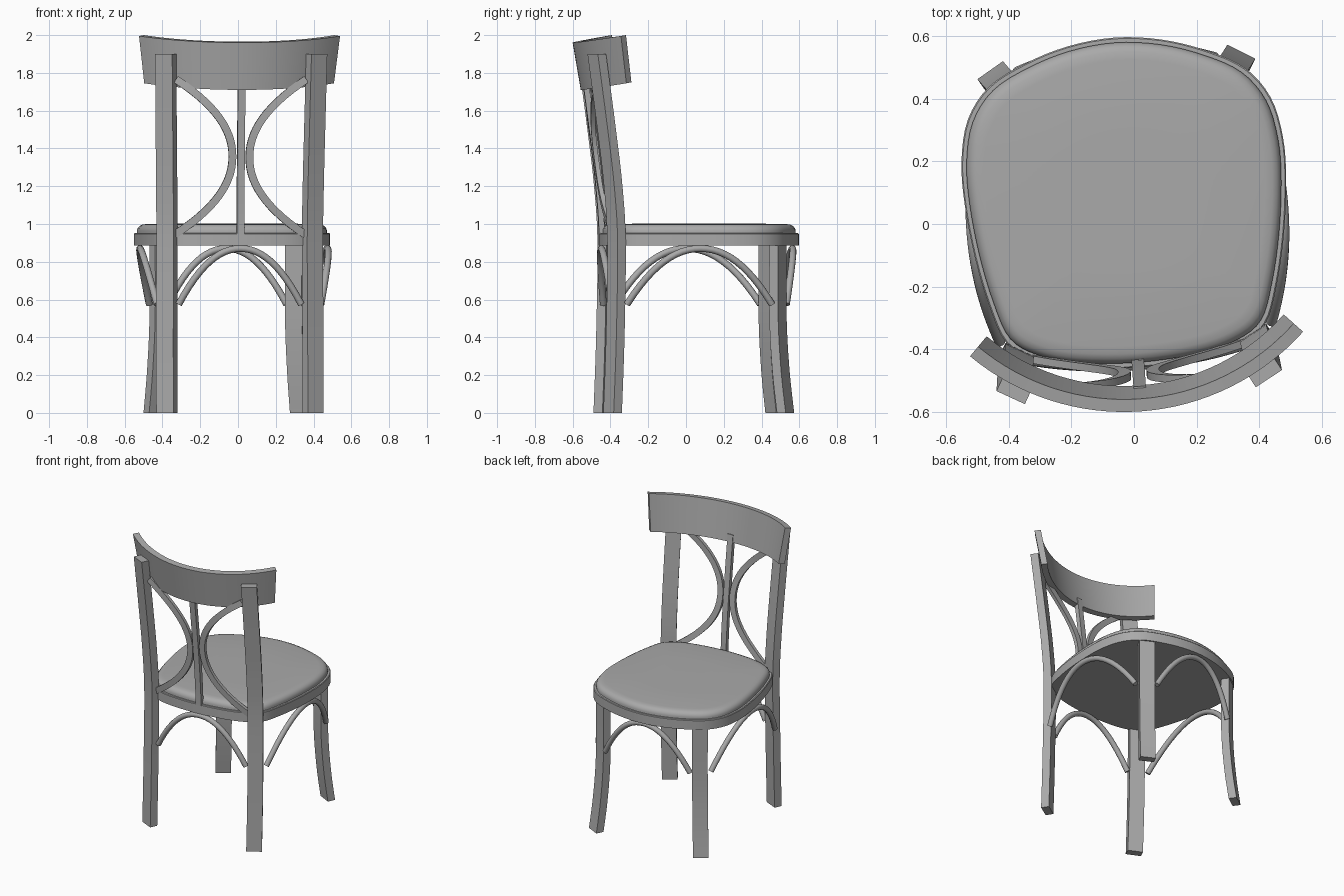
import bpy, bmesh, math
from mathutils import Vector, Matrix

if "Cube" in bpy.data.objects:
    bpy.data.objects.remove(bpy.data.objects["Cube"], do_unlink=True)

# The chair stands slightly turned about z
PLACE = Matrix.Translation((-0.02, 0, 0)) @ Matrix.Rotation(math.radians(4.2), 4, 'Z')
UP = Vector((0, 0, 1))

grey = bpy.data.materials.new("plain_grey")
grey.use_nodes = True
grey.diffuse_color = (0.4, 0.4, 0.4, 1)
grey.node_tree.nodes["Principled BSDF"].inputs["Base Color"].default_value = (0.4, 0.4, 0.4, 1)


def loft(name, rings, closed=False, smooth=35):
    """Skin a list of equal rings; cap the ends unless the loft closes on itself."""
    bm = bmesh.new()
    rows = [[bm.verts.new(p) for p in ring] for ring in rings]
    n = len(rows[0])
    pairs = list(zip(rows, rows[1:])) + ([(rows[-1], rows[0])] if closed else [])
    for a, b in pairs:
        for i in range(n):
            j = (i + 1) % n
            bm.faces.new((a[i], a[j], b[j], b[i]))
    if not closed:
        bm.faces.new(rows[0])
        bm.faces.new(rows[-1])
    bmesh.ops.recalc_face_normals(bm, faces=bm.faces)
    mesh = bpy.data.meshes.new(name)
    bm.to_mesh(mesh)
    bm.free()
    mesh.materials.append(grey)
    obj = bpy.data.objects.new(name, mesh)
    bpy.context.collection.objects.link(obj)
    obj.matrix_world = PLACE
    bpy.ops.object.select_all(action='DESELECT')
    obj.select_set(True)
    bpy.context.view_layer.objects.active = obj
    bpy.ops.object.shade_smooth_by_angle(angle=math.radians(smooth))
    return obj


def sweep(name, path, section, ref, tangent=None):
    """Carry a 2D section along a path; ref is the section's first axis."""
    rings = []
    for i, p in enumerate(path):
        t = tangent or (path[min(i + 1, len(path) - 1)] - path[max(i - 1, 0)]).normalized()
        u = (ref - t * ref.dot(t)).normalized()
        v = t.cross(u)
        rings.append([p + u * a + v * b for a, b in section])
    return loft(name, rings)


def spline(points, steps, cyclic=False):
    """Smooth curve through the given points."""
    pts = [Vector(p) for p in points]
    n = len(pts)
    get = (lambda i: pts[i % n]) if cyclic else (lambda i: pts[max(0, min(n - 1, i))])
    out = []
    for i in range(n if cyclic else n - 1):
        a, b, c, d = (get(i + k) for k in (-1, 0, 1, 2))
        for s in range(steps):
            t = s / steps
            out.append(0.5 * (2 * b + (c - a) * t + (2 * a - 5 * b + 4 * c - d) * t * t
                              + (3 * b - a - 3 * c + d) * t ** 3))
    return out if cyclic else out + [pts[-1]]


def rect(w, d):
    return [(-w / 2, -d / 2), (w / 2, -d / 2), (w / 2, d / 2), (-w / 2, d / 2)]


def circle(r, n=12):
    return [(r * math.cos(math.tau * k / n), r * math.sin(math.tau * k / n)) for k in range(n)]


# Seat outline: one half, mirrored
half = [(0, -.46), (.2, -.445), (.33, -.41), (.415, -.35), (.46, -.23), (.495, -.07),
        (.515, .1), (.515, .24), (.485, .37), (.41, .47), (.29, .535), (.15, .58), (0, .597)]
outline = spline(half + [(-x, y) for x, y in half[-2:0:-1]], 4, cyclic=True)


def seat_ring(inset, z):
    k = 1 - inset / 0.52
    return [(p.x * k, 0.07 + (p.y - 0.07) * k, z) for p in outline]


loft("seat_rim", [seat_ring(0, .885), seat_ring(0, .948), seat_ring(.004, .952)])
loft("seat_cushion", [seat_ring(i, z) for i, z in
     [(.016, .94), (.016, .965), (.02, .978), (.03, .99), (.045, .997), (.07, 1.0), (.3, 1.003)]],
     smooth=60)

# Legs: the rear pair runs up to carry the backrest
rear = spline([(.388, -.418, 0), (.388, -.404, .4), (.386, -.397, .9), (.389, -.415, 1.2),
               (.394, -.45, 1.5), (.401, -.503, 1.9)], 5)
front = spline([(.389, .50, 0), (.372, .477, .22), (.36, .462, .5), (.36, .462, .89)], 5)
for side, word in ((-1, "right"), (1, "left")):
    flip = Vector((side, 1, 1))
    for part, path, turn in (("rear_leg", rear, 29), ("front_leg", front, -31)):
        a = math.radians(turn * side)
        sweep(f"{word}_{part}", [p * flip for p in path], rect(.1, .052),
              Vector((math.cos(a), math.sin(a), 0)), UP)


# Bent braces under the seat, bowing outward towards the middle
def brace(name, start, end, bow):
    a, b, bow = Vector(start), Vector(end), Vector(bow)
    path = []
    for i in range(25):
        t = i / 12 - 1
        rise = 1 - abs(t) ** 2.1
        path.append(a.lerp(b, i / 24) + bow * rise + UP * 0.295 * rise)
    return sweep(name, path, circle(.018), bow.normalized())


brace("rear_brace", (-.325, -.415, .575), (.325, -.415, .575), (0, -.035, 0))
brace("front_brace", (-.315, .51, .575), (.315, .51, .575), (0, .055, 0))
for side, word in ((-1, "right"), (1, "left")):
    brace(f"{word}_side_brace", (side * .435, -.345, .575), (side * .42, .425, .575),
          (side * .07, 0, 0))


# Back lattice lies on a surface following the rear legs
def back_point(x, z):
    for p, q in zip(rear, rear[1:]):
        if p.z <= z <= q.z:
            y = p.y + (q.y - p.y) * (z - p.z) / (q.z - p.z)
            return Vector((x, y - .05 * (1 - (x / .37) ** 2), z))


zs = [.945 + .82 * i / 28 for i in range(29)]
sweep("centre_slat", [back_point(0, z) for z in zs], rect(.04, .03), Vector((1, 0, 0)))
for side, word in ((-1, "right"), (1, "left")):
    path = [back_point(side * (.045 + .3 * abs((z - 1.355) / .41) ** 2.1), z) for z in zs]
    sweep(f"{word}_back_hoop", path, rect(.024, .04), Vector((0, 1, 0)))

# Curved, flared top rail
rings = []
for i in range(33):
    a = math.radians(44) * (i / 16 - 1)
    lift = .035 * (1 - math.cos(a)) / (1 - math.cos(math.radians(44)))
    rings.append([(r * math.sin(a), .168 - r * math.cos(a), z + lift)
                  for r, z in ((.768, 1.96), (.728, 1.965), (.685, 1.715), (.725, 1.71))])
loft("top_rail", rings)
